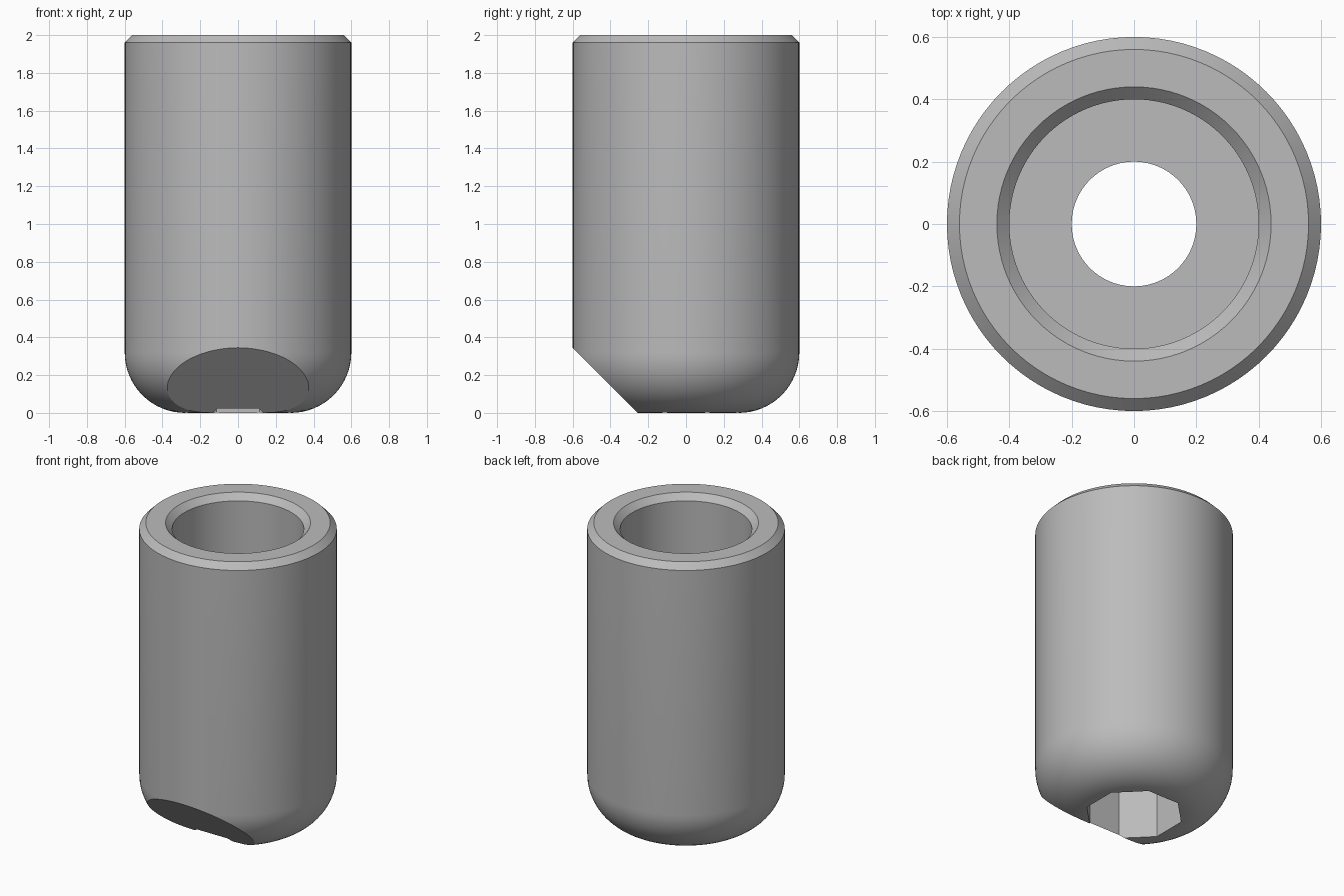
import bpy, bmesh
from math import sin, cos, pi, radians, sqrt
from mathutils import Vector

if "Cube" in bpy.data.objects:
    bpy.data.objects.remove(bpy.data.objects["Cube"], do_unlink=True)

RADIUS, HEIGHT = 0.6, 2.0
FILLET, BEVEL = 0.32, 0.04
BORE, HOLE = 0.4, 0.2
WEB_BOTTOM, WEB_TOP = 0.4, 0.6
FLAT_Y = -0.255

steel = bpy.data.materials.new("plain grey steel")
steel.use_nodes = True
grey = (0.5, 0.5, 0.5, 1)
steel.diffuse_color = grey
steel.node_tree.nodes["Principled BSDF"].inputs["Base Color"].default_value = grey


def lathe(name, profile, steps=96):
    """Revolve a closed (radius, height) profile around z."""
    bm = bmesh.new()
    verts = [bm.verts.new((r, 0, z)) for r, z in profile]
    edges = [bm.edges.new((verts[i - 1], verts[i])) for i in range(len(verts))]
    bmesh.ops.spin(bm, geom=verts + edges, cent=(0, 0, 0), axis=(0, 0, 1),
                   angle=2 * pi, steps=steps, use_merge=True)
    bmesh.ops.remove_doubles(bm, verts=bm.verts, dist=1e-5)
    bmesh.ops.recalc_face_normals(bm, faces=bm.faces)
    mesh = bpy.data.meshes.new(name)
    bm.to_mesh(mesh)
    bm.free()
    obj = bpy.data.objects.new(name, mesh)
    bpy.context.collection.objects.link(obj)
    mesh.materials.append(steel)
    return obj


def cut(obj, cutter):
    """Subtract the cutter from the object, then delete it."""
    cutter.hide_render = True
    cutter.data.materials.append(steel)
    mod = obj.modifiers.new("cut", 'BOOLEAN')
    mod.operation = 'DIFFERENCE'
    mod.solver = 'EXACT'
    mod.object = cutter
    bpy.ops.object.select_all(action='DESELECT')
    bpy.context.view_layer.objects.active = obj
    obj.select_set(True)
    bpy.ops.object.modifier_apply(modifier=mod.name)
    bpy.data.objects.remove(cutter, do_unlink=True)


# Sleeve: rounded foot, bevelled rim, wide bore above a pierced web
arc = [(RADIUS - FILLET + FILLET * sin(a), FILLET - FILLET * cos(a))
       for a in (i * pi / 32 for i in range(17))]
profile = [(HOLE, 0)] + arc + [
    (RADIUS, HEIGHT - BEVEL), (RADIUS - BEVEL, HEIGHT),
    (BORE + BEVEL, HEIGHT), (BORE, HEIGHT - BEVEL),
    (BORE, WEB_TOP), (HOLE, WEB_TOP)]
sleeve = lathe("sleeve_body", profile)

# Eight-sided socket in the foot
bpy.ops.mesh.primitive_cylinder_add(vertices=8, radius=0.3, depth=WEB_BOTTOM + 0.2,
                                    location=(0, 0, WEB_BOTTOM / 2 - 0.1),
                                    rotation=(0, 0, radians(22.5)))
cut(sleeve, bpy.context.object)

# Slanted flat across the front of the foot
outward = Vector((0, -1, -1)) / sqrt(2)
bpy.ops.mesh.primitive_cube_add(size=2, location=Vector((0, FLAT_Y, 0)) + outward,
                                rotation=(radians(45), 0, 0))
cut(sleeve, bpy.context.object)

# Smooth curved walls, crisp edges
bpy.ops.object.select_all(action='DESELECT')
sleeve.select_set(True)
bpy.context.view_layer.objects.active = sleeve
bpy.ops.object.shade_smooth_by_angle(angle=radians(25))
